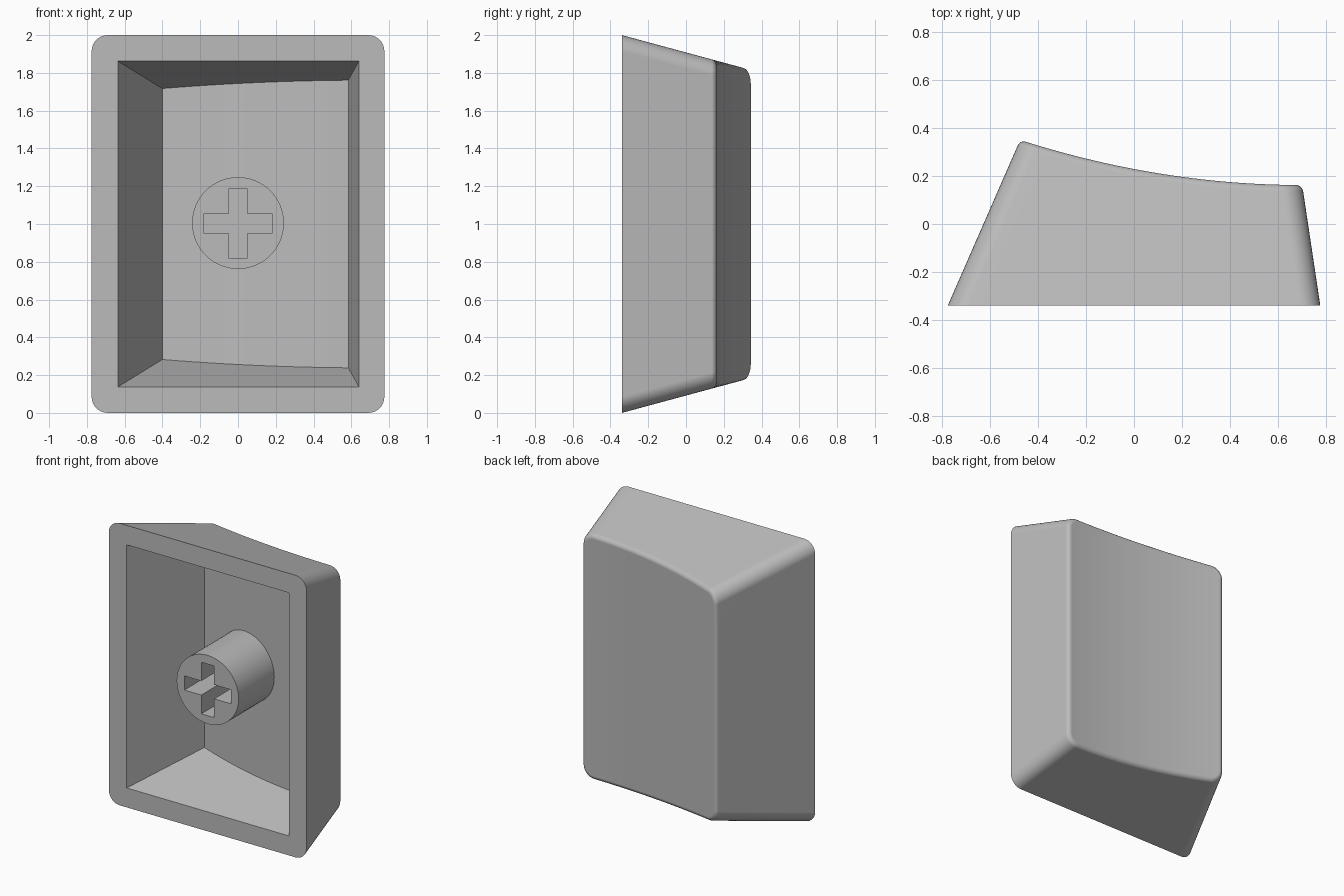
import bpy, bmesh, math

if "Cube" in bpy.data.objects:
    bpy.data.objects.remove(bpy.data.objects["Cube"])

BASE = -0.34          # y of the open rim
LEAN_L, LEAN_R, LEAN_Z = 0.437, 0.15, 0.27   # wall taper per unit of depth

grey = bpy.data.materials.new("light grey plastic")
grey.diffuse_color = (0.5, 0.5, 0.5, 1)
grey.use_nodes = True
grey.node_tree.nodes["Principled BSDF"].inputs["Base Color"].default_value = grey.diffuse_color


def dish(level):
    """Curved face: y as a function of x."""
    return lambda x: level + 0.136 * (0.7 - x) ** 2


def ring(rect, r, surface=None, inset=0.0, drop=0.0, n=24, c=8):
    """Rounded rectangle on the tapered walls, at the rim or following a surface."""
    x0, x1, z0 = rect
    r = max(r - inset, 0)

    def point(kind, t, h):
        left, right = x0 + LEAN_L * h + inset, x1 - LEAN_R * h - inset
        low = z0 + LEAN_Z * h + inset
        if kind == "left":
            return left + r - r * math.cos(t), low + r - r * math.sin(t)
        if kind == "right":
            return right - r + r * math.sin(t), low + r - r * math.cos(t)
        return left + r + (right - left - 2 * r) * t, low

    keys = [("left", math.pi / 2 * i / c) for i in range(c + 1)]
    keys += [("side", i / n) for i in range(1, n)]
    keys += [("right", math.pi / 2 * i / c) for i in range(c + 1)]
    half = []
    for kind, t in keys:
        h = 0.0
        if surface:
            for _ in range(40):
                h = surface(point(kind, t, h)[0]) - drop - BASE
        x, z = point(kind, t, h)
        half.append((x, BASE + h, z))
    return half + [(x, y, 2 - z) for x, y, z in reversed(half)]


def finish(name, bm):
    bmesh.ops.recalc_face_normals(bm, faces=bm.faces)
    me = bpy.data.meshes.new(name)
    bm.to_mesh(me)
    bm.free()
    me.materials.append(grey)
    ob = bpy.data.objects.new(name, me)
    bpy.context.collection.objects.link(ob)
    return ob


def smooth(ob):
    bpy.ops.object.select_all(action='DESELECT')
    ob.select_set(True)
    bpy.context.view_layer.objects.active = ob
    bpy.ops.object.shade_smooth_by_angle(angle=math.radians(30))


# Cap shell: cavity ceiling, cavity wall, rim, outer wall, rounded edge, dished face
inner, outer = (-0.635, 0.64, 0.138), (-0.775, 0.775, 0.0)
top, ceiling, fillet = dish(0.162), dish(0.031), 0.025
rings = [ring(inner, 0, ceiling), ring(inner, 0), ring(outer, 0.085)]
for i in range(6):
    a = math.pi / 2 * i / 5
    rings.append(ring(outer, 0.085, top, fillet * (1 - math.cos(a)), fillet * (1 - math.sin(a))))

bm = bmesh.new()
loops = [[bm.verts.new(p) for p in pts] for pts in rings]
count = len(loops[0])
for a, b in zip(loops, loops[1:]):
    for i in range(count):
        j = (i + 1) % count
        bm.faces.new((a[i], a[j], b[j], b[i]))
for end in (loops[0], loops[-1]):
    for i in range(count // 2 - 1):
        bm.faces.new((end[i], end[i + 1], end[count - 2 - i], end[count - 1 - i]))
bmesh.ops.remove_doubles(bm, verts=bm.verts, dist=1e-5)
bmesh.ops.dissolve_degenerate(bm, edges=bm.edges, dist=1e-5)
shell = finish("cap_shell", bm)
smooth(shell)
shell.modifiers.new("even shading", 'WEIGHTED_NORMAL').keep_sharp = True


def prism(name, outline, y0, y1):
    """Extrude an x-z outline along y."""
    bm = bmesh.new()
    face = bm.faces.new([bm.verts.new((x, y0, z)) for x, z in outline])
    out = bmesh.ops.extrude_face_region(bm, geom=[face], use_keep_orig=True)
    verts = [v for v in out["geom"] if isinstance(v, bmesh.types.BMVert)]
    bmesh.ops.translate(bm, verts=verts, vec=(0, y1 - y0, 0))
    return finish(name, bm)


# Mounting stem with a cross-shaped socket
circle = [(0.243 * math.cos(math.tau * i / 64), 1.005 + 0.243 * math.sin(math.tau * i / 64))
          for i in range(64)]
stem = prism("mounting_stem", circle, BASE, 0.165)
w, l = 0.05, 0.183
corner = [(l, -w), (l, w), (w, w)]
cross = []
for k in range(4):
    ca, sa = round(math.cos(k * math.pi / 2)), round(math.sin(k * math.pi / 2))
    cross += [(x * ca - z * sa, 1.003 + x * sa + z * ca) for x, z in corner]
cutter = prism("socket_cutter", cross, BASE - 0.1, 0.0)
cutter.hide_render = True
cutter.hide_viewport = True
cut = stem.modifiers.new("socket", 'BOOLEAN')
cut.operation = 'DIFFERENCE'
cut.solver = 'EXACT'
cut.object = cutter
smooth(stem)
